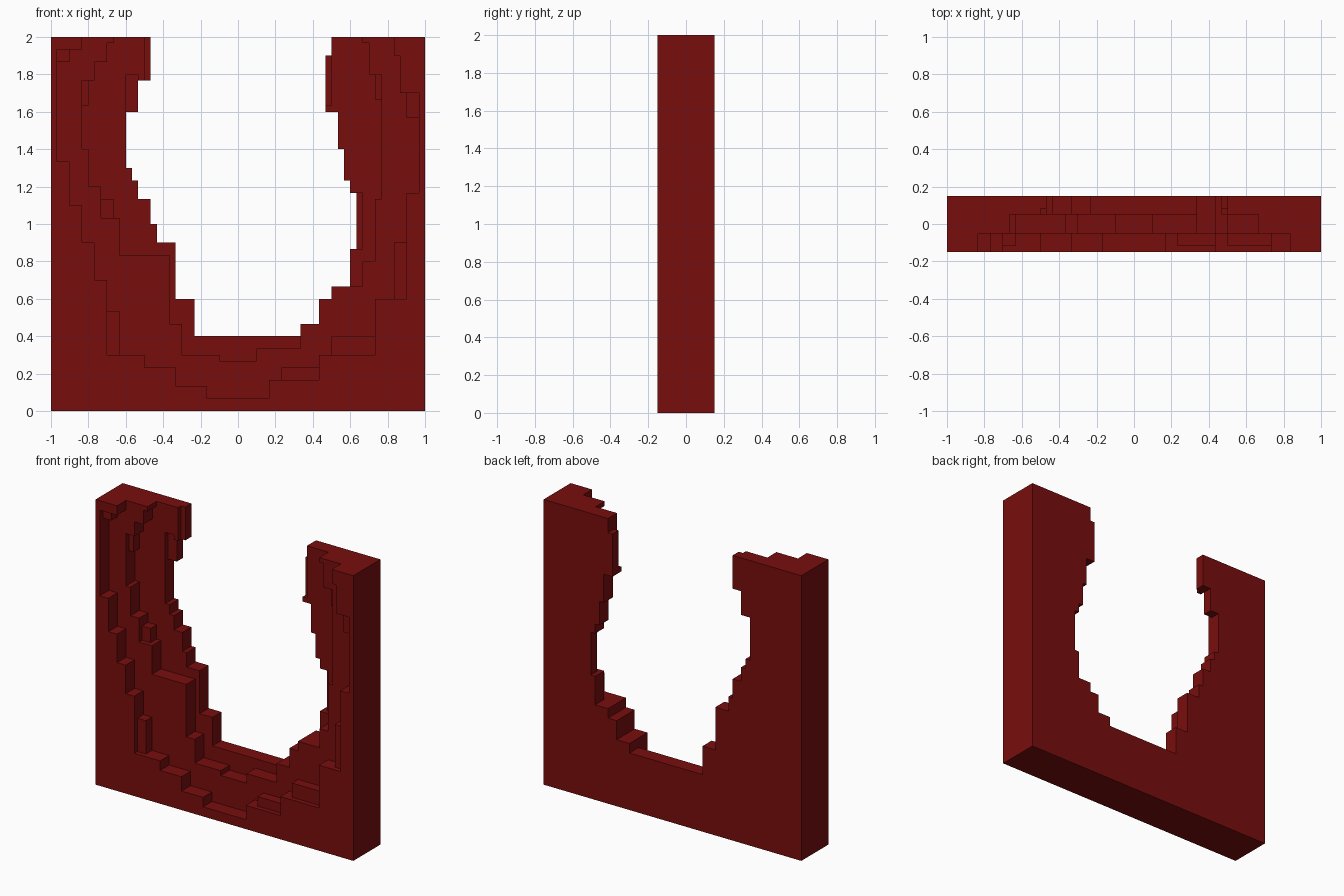
import bpy, bmesh, math

if "Cube" in bpy.data.objects:
    bpy.data.objects.remove(bpy.data.objects["Cube"])

U = 1 / 30          # one block
W, H, D = 30, 60, 9  # half width, height, depth in blocks

# Stepped openings: left side (x, lowest row) going down, right side (x, top row) going up
FRONT = ([(-25, 58), (-27, 56), (-29, 40), (-27, 33), (-25, 27), (-23, 21), (-21, 9),
          (-15, 7), (-10, 4), (-5, 2)],
         [(5, 5), (13, 9), (22, 18), (27, 35), (29, 51), (26, 57), (25, 60)])
MIDDLE = ([(-20, 59), (-21, 56), (-23, 53), (-25, 42), (-24, 36), (-22, 31), (-19, 25),
           (-11, 14), (-9, 9), (-3, 8)],
          [(3, 10), (10, 14), (13, 18), (15, 20), (20, 24), (22, 34), (23, 54), (21, 59), (20, 60)])
BACK = ([(-14, 53), (-16, 48), (-18, 39), (-17, 37), (-16, 34), (-14, 30), (-13, 27),
         (-10, 18), (-7, 12)],
        [(10, 14), (13, 18), (15, 20), (18, 26), (19, 35), (18, 37), (17, 42), (16, 48),
         (14, 57), (15, 60)])
# Small ledges: x0, x1, z0, z1, depth of their front face
LEDGES = [(7, 13, 5, 7, 1), (15, 22, 9, 12, 1), (-21, -19, 9, 16, 1), (25, 27, 18, 27, 1),
          (27, 29, 47, 51, 1), (-29, -27, 56, 58, 1), (-25, -24, 49, 53, 4),
          (22, 23, 50, 54, 4), (-22, -20, 31, 34, 4), (-15, -14, 53, 60, 7),
          (-18, -16, 48, 54, 7), (14, 15, 49, 57, 7), (19, 20, 26, 35, 7)]


def is_open(shape, x, z):
    left = next((px for px, low in shape[0] if z >= low), None)
    right = next((px for px, top in shape[1] if z < top), None)
    return left is not None and left <= x < right


def depth(x, z):
    """Number of empty blocks in front of the wall at this cell."""
    if not (-W <= x < W and 0 <= z < H):
        return D
    for x0, x1, z0, z1, d in LEDGES:
        if x0 <= x < x1 and z0 <= z < z1:
            return d
    for shape, d in ((BACK, 9), (MIDDLE, 6), (FRONT, 3)):
        if is_open(shape, x, z):
            return d
    return 0


bm = bmesh.new()
cache = {}


def quad(*pts):
    vs = []
    for p in pts:
        if p not in cache:
            cache[p] = bm.verts.new((p[0] * U, (p[1] - D / 2) * U, p[2] * U))
        vs.append(cache[p])
    bm.faces.new(vs)


# Wall skin: front and back faces, plus side walls wherever a neighbour is deeper
for x in range(-W, W):
    for z in range(H):
        d = depth(x, z)
        if d == D:
            continue
        for y in (d, D):
            c = [(x, y, z), (x + 1, y, z), (x + 1, y, z + 1), (x, y, z + 1)]
            quad(*(c if y == d else c[::-1]))
        for dx, dz, a, b in ((-1, 0, (x, z + 1), (x, z)), (1, 0, (x + 1, z), (x + 1, z + 1)),
                             (0, -1, (x, z), (x + 1, z)), (0, 1, (x + 1, z + 1), (x, z + 1))):
            for y in range(d, depth(x + dx, z + dz)):
                quad((a[0], y, a[1]), (a[0], y + 1, a[1]), (b[0], y + 1, b[1]), (b[0], y, b[1]))

bmesh.ops.recalc_face_normals(bm, faces=bm.faces)
bmesh.ops.dissolve_limit(bm, angle_limit=math.radians(1), verts=bm.verts, edges=bm.edges)

mesh = bpy.data.meshes.new("stepped_wall")
bm.to_mesh(mesh)
bm.free()
mat = bpy.data.materials.new("dark red")
mat.diffuse_color = (0.19, 0.004, 0.004, 1)
mat.use_nodes = True
mat.node_tree.nodes["Principled BSDF"].inputs["Base Color"].default_value = mat.diffuse_color
mesh.materials.append(mat)
bpy.context.collection.objects.link(bpy.data.objects.new("stepped_wall", mesh))
